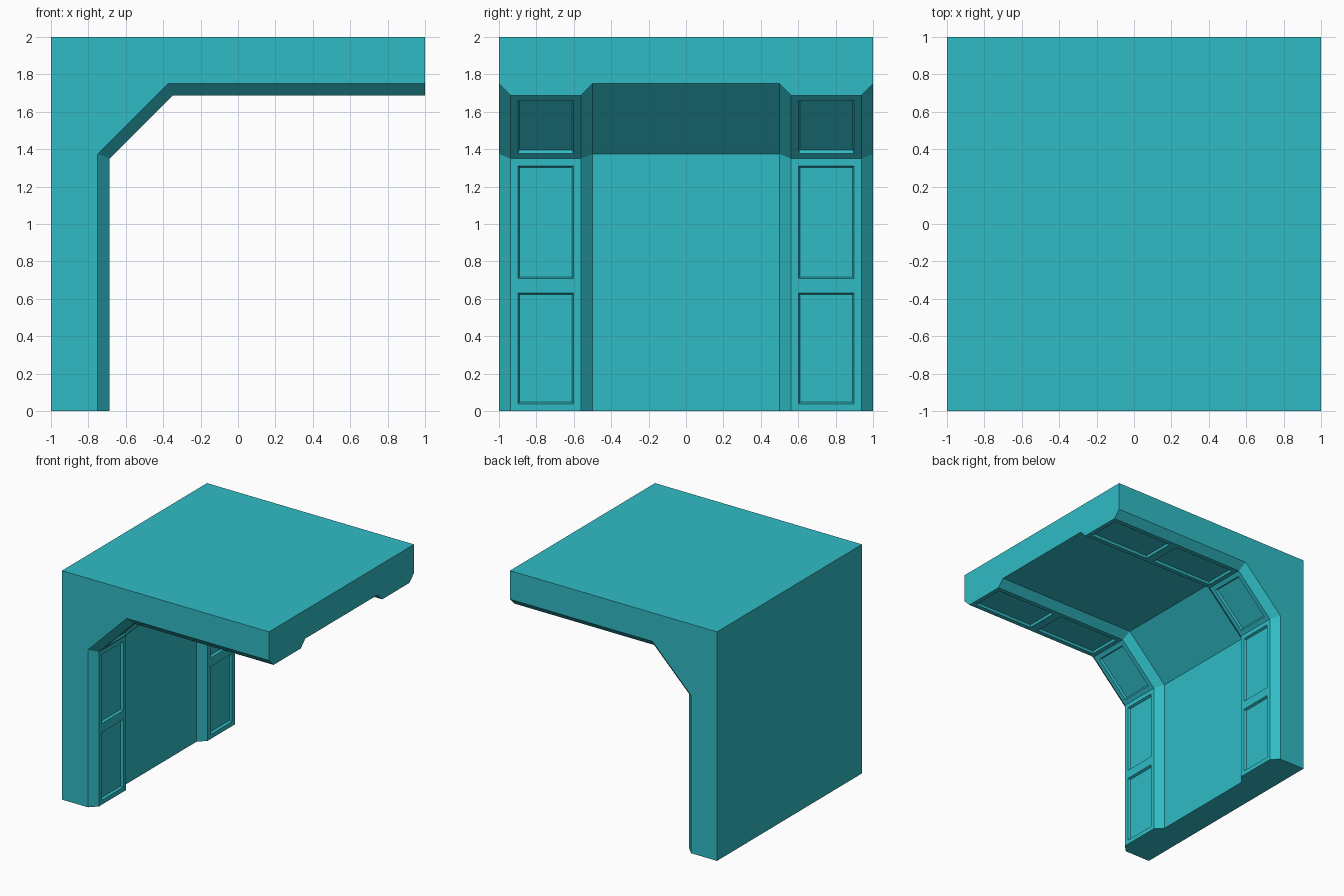
import bpy, bmesh

if "Cube" in bpy.data.objects:
    bpy.data.objects.remove(bpy.data.objects["Cube"])

# Inner corridor outline (x, z): wall, 45 degree chamfer, ceiling.
# d is how far the surface is raised from the base wall.
def profile(d):
    k = 0.414 * d
    wall = [(-0.75 + d, 0), (-0.75 + d, 0.67), (-0.75 + d, 1.375 - k)]
    ceiling = [(1 - z, 1 - x) for x, z in reversed(wall)]
    return [(-1, 0)] + wall + ceiling + [(1, 2), (-1, 2)]

H = 0.0625
# Cross-sections along y: two raised ribs with sloped sides
half = [(-1, 0), (-0.9375, H), (-0.5625, H), (-0.5, 0)]
sections = half + [(-y, d) for y, d in reversed(half)]

bm = bmesh.new()
rings = [[bm.verts.new((x, y, z)) for x, z in profile(d)] for y, d in sections]
n = len(rings[0])
panels = []
for i in range(len(rings) - 1):
    a, b = rings[i], rings[i + 1]
    for j in range(n):
        k = (j + 1) % n
        f = bm.faces.new((a[j], a[k], b[k], b[j]))
        # rib faces between wall foot and ceiling end carry panels
        if i in (1, 5) and 1 <= j <= 5:
            panels.append(f)
bm.faces.new(rings[0])
bm.faces.new(rings[-1])
bmesh.ops.recalc_face_normals(bm, faces=bm.faces)

# Recessed rib panels
bmesh.ops.inset_individual(bm, faces=panels, thickness=0.055, depth=0)
bmesh.ops.inset_individual(bm, faces=panels, thickness=0.012, depth=-0.02)

mesh = bpy.data.meshes.new("corridor_half")
bm.to_mesh(mesh)
bm.free()
obj = bpy.data.objects.new("corridor_wall_and_ceiling", mesh)
bpy.context.collection.objects.link(obj)

mat = bpy.data.materials.new("teal")
mat.diffuse_color = (0.03, 0.5, 0.56, 1)
mat.use_nodes = True
mat.node_tree.nodes["Principled BSDF"].inputs["Base Color"].default_value = mat.diffuse_color
mesh.materials.append(mat)
